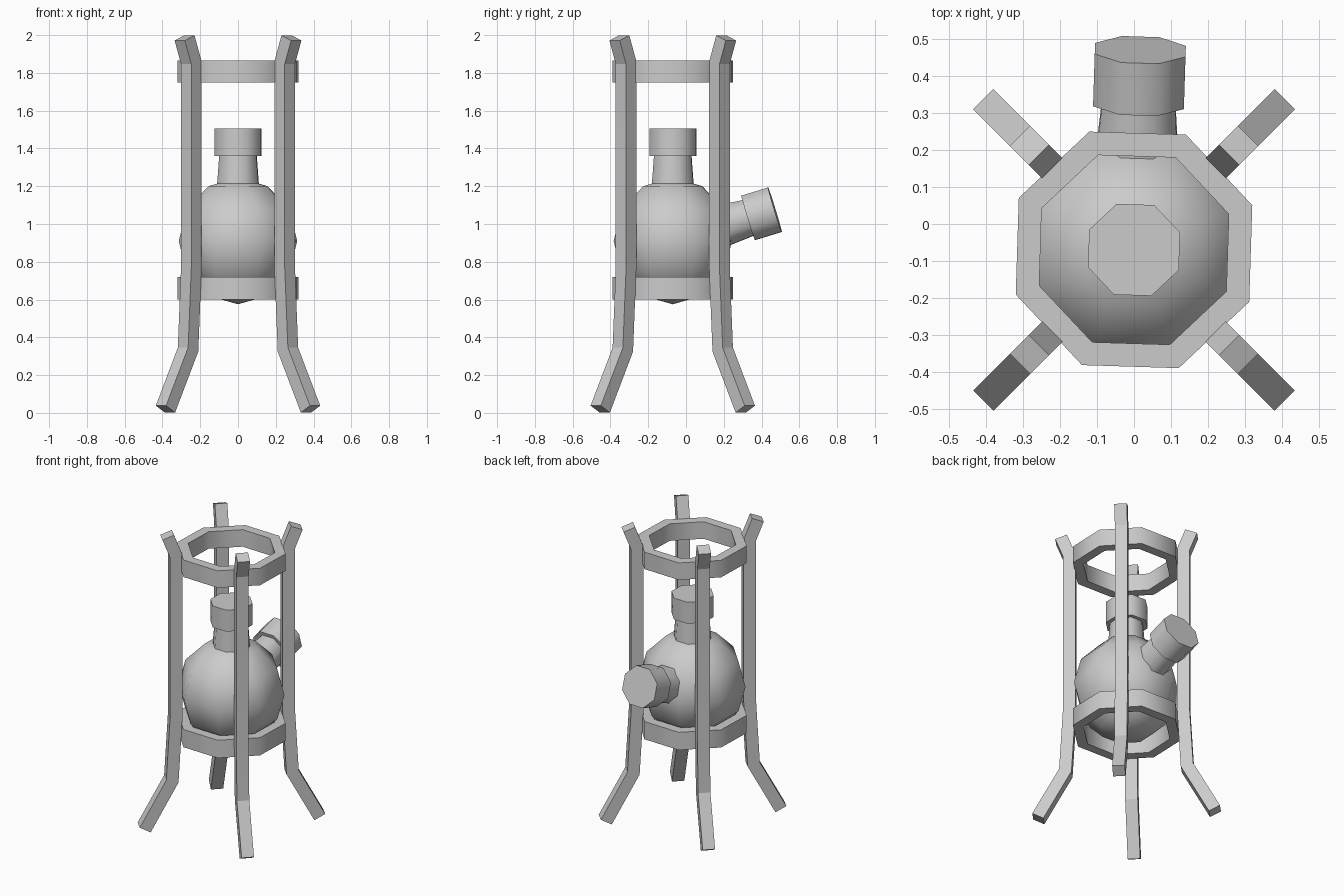
import bpy, bmesh
from math import cos, sin, pi, radians
from mathutils import Matrix, Vector

cube = bpy.data.objects.get("Cube")
if cube:
    bpy.data.objects.remove(cube, do_unlink=True)

GREY = (0.6, 0.6, 0.6, 1)
mat = bpy.data.materials.new("plain grey")
mat.use_nodes = True
mat.diffuse_color = GREY
mat.node_tree.nodes["Principled BSDF"].inputs["Base Color"].default_value = GREY

SIDES = 8
CENTRE_Y = -0.07
TURN = Matrix.Rotation(radians(-1.8), 4, 'Z')   # slight twist of the round parts


def finish(name, bm, matrix, angle):
    bmesh.ops.remove_doubles(bm, verts=bm.verts, dist=0.0005)
    bmesh.ops.recalc_face_normals(bm, faces=bm.faces)
    bm.transform(matrix)
    mesh = bpy.data.meshes.new(name)
    bm.to_mesh(mesh)
    bm.free()
    mesh.materials.append(mat)
    obj = bpy.data.objects.new(name, mesh)
    bpy.context.collection.objects.link(obj)
    bpy.ops.object.select_all(action='DESELECT')
    obj.select_set(True)
    bpy.context.view_layer.objects.active = obj
    bpy.ops.object.shade_smooth_by_angle(angle=radians(angle))
    return obj


def lathe(name, profile, matrix, closed=False):
    """Turn an (r, z) profile round z into an eight-sided part."""
    bm = bmesh.new()
    rows = []
    for k in range(SIDES):
        a = 2 * pi * (k + 0.5) / SIDES
        rows.append([bm.verts.new((r * cos(a), r * sin(a), z)) for r, z in profile])
    n = len(profile)
    for k in range(SIDES):
        a, b = rows[k], rows[(k + 1) % SIDES]
        for i in range(n if closed else n - 1):
            j = (i + 1) % n
            bm.faces.new((a[i], b[i], b[j], a[j]))
    return finish(name, bm, matrix, 50)


def bar(name, path, size, matrix):
    """Sweep a square section along a path in the x-z plane, mitring the bends."""
    pts = [Vector((x, 0, z)) for x, z in path]
    h = size / 2
    bm = bmesh.new()
    loops = []
    for i, p in enumerate(pts):
        into = (p - pts[max(i - 1, 0)]).normalized()
        out = (pts[min(i + 1, len(pts) - 1)] - p).normalized()
        t = (into + out).normalized()
        side = Vector((t.z, 0, -t.x))
        side /= max(t.dot(out if out.length else into), 0.5)
        loops.append([bm.verts.new(p + side * h * u + Vector((0, h * v, 0)))
                      for u, v in ((-1, -1), (1, -1), (1, 1), (-1, 1))])
    for a, b in zip(loops, loops[1:]):
        for i in range(4):
            j = (i + 1) % 4
            bm.faces.new((a[i], a[j], b[j], b[i]))
    bm.faces.new(loops[0])
    bm.faces.new(loops[-1])
    return finish(name, bm, matrix, 15)


# Flask body: a coarse globe
BULB_R, BULB_Z = 0.335, 0.91
stand = Matrix.Translation((0, CENTRE_Y, 0)) @ TURN
bulb = Matrix.Translation((0, CENTRE_Y, BULB_Z)) @ TURN
globe = [(BULB_R * sin(pi * i / 6), -BULB_R * cos(pi * i / 6)) for i in range(7)]
lathe("flask_body", globe, bulb)


# Neck and stopper, used upright and again tilted out of the back
def spout(prefix, start, end, matrix):
    lathe(prefix + "_neck", [(0.123, 0.24), (0.105, start + 0.02)], matrix)
    lathe(prefix + "_stopper",
          [(0, start), (0.133, start), (0.133, end), (0, end)], matrix)


spout("top", 0.45, 0.595, bulb)
spout("back", 0.418, 0.566, bulb @ Matrix.Rotation(radians(-73), 4, 'X'))

# Two flat hoops of the stand
for name, low, high in (("lower_hoop", 0.6, 0.72), ("upper_hoop", 1.75, 1.865)):
    lathe(name, [(0.274, low), (0.342, low), (0.342, high), (0.274, high)],
          stand, closed=True)

# Four splayed legs
LEG = [(0.543, 0.02), (0.374, 0.335), (0.35, 0.76), (0.35, 1.855), (0.4, 1.985)]
for k, name in enumerate(("back_left", "back_right", "front_right", "front_left")):
    bar(name + "_leg", LEG, 0.077, Matrix.Translation((0, CENTRE_Y, 0))
        @ Matrix.Rotation(radians(45 + 90 * k), 4, 'Z'))
